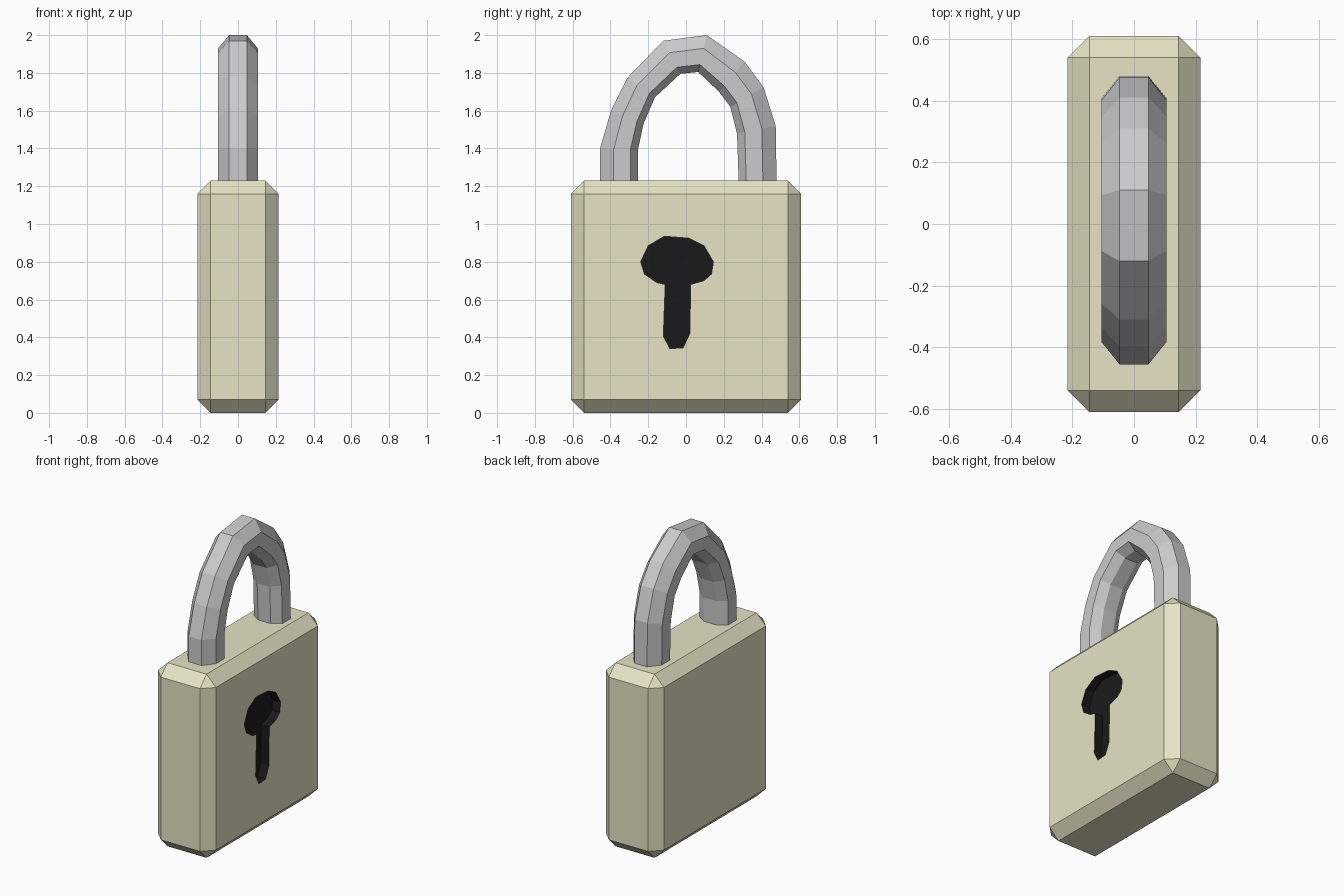
import bpy, bmesh

if "Cube" in bpy.data.objects:
    bpy.data.objects.remove(bpy.data.objects["Cube"])


def material(name, color):
    m = bpy.data.materials.new(name)
    m.diffuse_color = (*color, 1)
    m.use_nodes = True
    m.node_tree.nodes["Principled BSDF"].inputs["Base Color"].default_value = m.diffuse_color
    return m


def finish(bm, name, mats=()):
    bmesh.ops.recalc_face_normals(bm, faces=bm.faces[:])
    me = bpy.data.meshes.new(name)
    bm.to_mesh(me)
    bm.free()
    for m in mats:
        me.materials.append(m)
    ob = bpy.data.objects.new(name, me)
    bpy.context.collection.objects.link(ob)
    return ob


def loft(rings):
    """Bridge equal-length vertex rings and cap both ends."""
    bm = bmesh.new()
    rows = [[bm.verts.new(p) for p in r] for r in rings]
    n = len(rows[0])
    for a, b in zip(rows, rows[1:]):
        for i in range(n):
            j = (i + 1) % n
            bm.faces.new((a[i], a[j], b[j], b[i]))
    bm.faces.new(rows[0])
    bm.faces.new(rows[-1])
    return bm


brass = material("brass", (0.80, 0.77, 0.56))
black = material("black", (0.01, 0.01, 0.01))

# Body: chamfered block
bm = bmesh.new()
bmesh.ops.create_cube(bm, size=1)
for v in bm.verts:
    v.co = (v.co.x * 0.43, v.co.y * 1.22, (v.co.z + 0.5) * 1.23)
bmesh.ops.bevel(bm, geom=bm.edges[:], offset=0.07, segments=1, affect='EDGES')
body = finish(bm, "lock_body", (brass, black))

# Keyhole: black recess cut into the right face
keyhole = [(-.24, .80), (-.20, .885), (-.115, .935), (.015, .925), (.095, .885),
           (.145, .80), (.135, .735), (.095, .70), (.025, .68), (.02, .42),
           (-.015, .345), (-.085, .34), (-.12, .405), (-.11, .68),
           (-.155, .69), (-.22, .735)]
bm = loft([[(x, y, z) for y, z in keyhole] for x in (0.155, 0.3)])
for f in bm.faces:
    f.material_index = 1
cutter = finish(bm, "keyhole_cutter", (brass, black))
cutter.hide_render = True
cutter.display_type = 'WIRE'
cut = body.modifiers.new("keyhole", 'BOOLEAN')
cut.operation = 'DIFFERENCE'
cut.solver = 'EXACT'
cut.object = cutter

# Shackle: eight-sided section swept over stations of outer and inner (y, z)
stations = [((-.455, 1.20), (-.255, 1.20)), ((-.455, 1.40), (-.255, 1.39)),
            ((-.397, 1.60), (-.225, 1.53)), ((-.31, 1.775), (-.165, 1.67)),
            ((-.12, 1.97), (-.03, 1.795)), ((.11, 2.0), (.065, 1.805)),
            ((.31, 1.86), (.175, 1.70)), ((.41, 1.725), (.235, 1.62)),
            ((.475, 1.52), (.27, 1.48)), ((.48, 1.20), (.28, 1.20))]
half = [(.047, 0), (.105, .36), (.105, .8), (.047, 1)]
section = half + [(-x, t) for x, t in reversed(half)]
finish(loft([[(x, o[0] + (i[0] - o[0]) * t, o[1] + (i[1] - o[1]) * t)
              for x, t in section] for o, i in stations]), "shackle")
